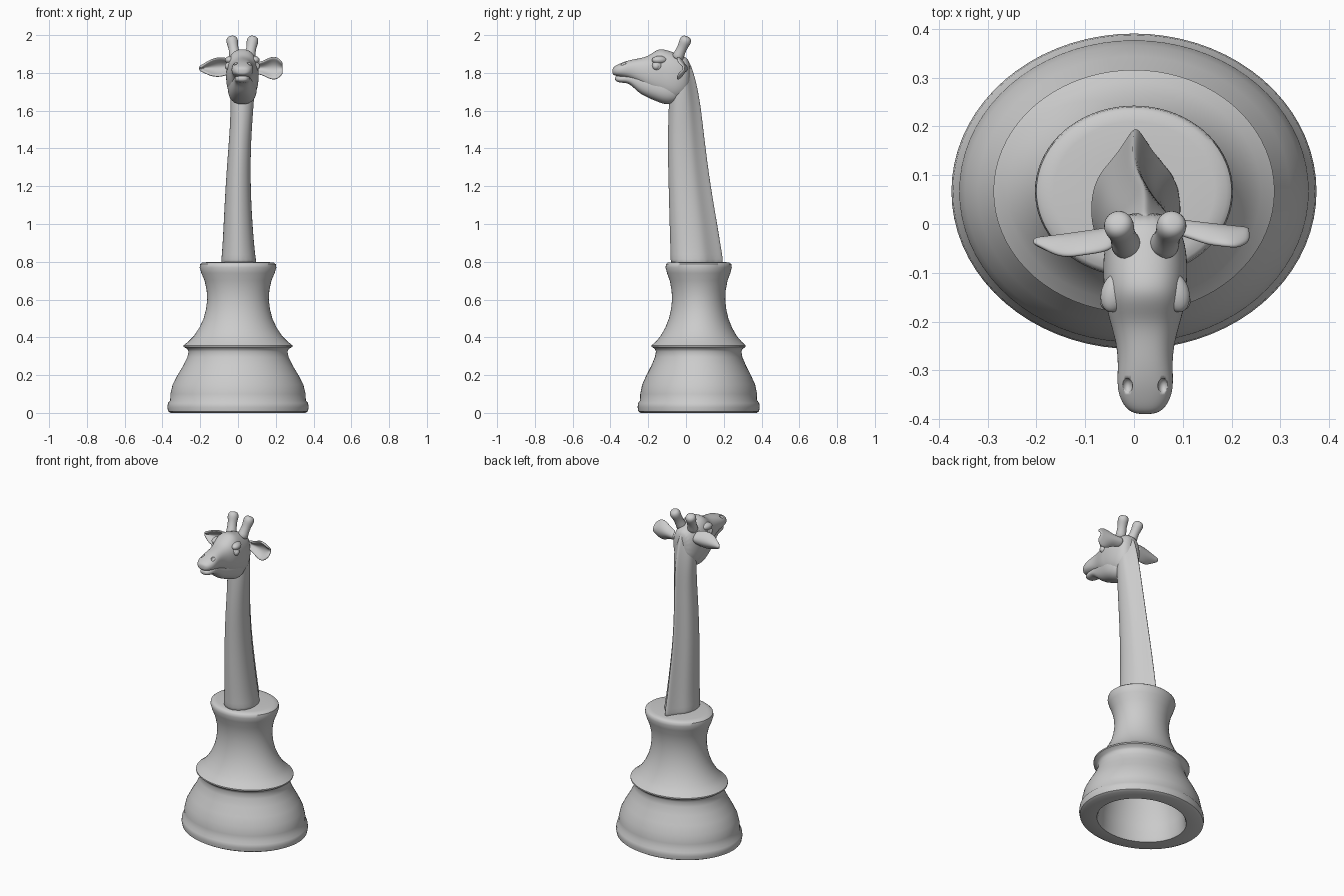
import bpy, bmesh
from math import sin, cos, pi, copysign
from mathutils import Vector

if "Cube" in bpy.data.objects:
    bpy.data.objects.remove(bpy.data.objects["Cube"])

CX = 0.023      # head centre line
BY = 0.067      # base centre in y


def finish(name, bm, levels=0):
    bmesh.ops.recalc_face_normals(bm, faces=bm.faces)
    for f in bm.faces:
        f.smooth = True
    me = bpy.data.meshes.new(name)
    bm.to_mesh(me)
    bm.free()
    ob = bpy.data.objects.new(name, me)
    bpy.context.collection.objects.link(ob)
    if levels:
        m = ob.modifiers.new("Subdivision", 'SUBSURF')
        m.levels = m.render_levels = levels
    return ob


def loft(name, rings, levels=0):
    """Skin a list of equal-length point rings and cap both ends."""
    bm = bmesh.new()
    vs = [[bm.verts.new(p) for p in r] for r in rings]
    n = len(vs[0])
    for a, b in zip(vs, vs[1:]):
        for i in range(n):
            j = (i + 1) % n
            bm.faces.new((a[i], a[j], b[j], b[i]))
    bm.faces.new(vs[0])
    bm.faces.new(vs[-1])
    return finish(name, bm, levels)


def power(v, e):
    return copysign(abs(v) ** e, v)


def skull_ring(y, top, bot, hw, n=20, e=0.85):
    mid, half = (top + bot) / 2, (top - bot) / 2
    return [(CX + hw * power(cos(2 * pi * i / n), e), y,
             mid + half * power(sin(2 * pi * i / n), e)) for i in range(n)]


def blob(name, loc, size, rot_z=0):
    bpy.ops.mesh.primitive_uv_sphere_add(segments=24, ring_count=14, location=loc,
                                         rotation=(0, 0, rot_z))
    ob = bpy.context.object
    ob.name = name
    ob.scale = size
    bpy.ops.object.shade_smooth()
    return ob


# Oval turned base: outer profile, top, then the hollow inside
outer = [(.355, 0), (.37, .008), (.374, .03), (.371, .052), (.359, .066), (.358, .1),
         (.346, .15), (.32, .2), (.29, .25), (.268, .295), (.262, .325), (.268, .338),
         (.288, .35), (.288, .358), (.26, .38), (.235, .405), (.205, .45), (.182, .5),
         (.169, .55), (.163, .6), (.166, .65), (.177, .7), (.194, .74), (.203, .77),
         (.2, .787), (.19, .795), (.165, .798), (.1, .8), (.02, .8)]
inner = [(.02, .7), (.07, .69), (.09, .65), (.09, .55), (.12, .47), (.17, .38),
         (.2, .3), (.235, .2), (.255, .1), (.26, .02), (.268, 0)]
N = 72
ring = lambda r, z: [(r * cos(2 * pi * i / N), BY + r * .864 * sin(2 * pi * i / N), z)
                     for i in range(N)]
bm = bmesh.new()
for prof in (outer, inner):
    vs = [[bm.verts.new(p) for p in ring(r, z)] for r, z in prof]
    for a, b in zip(vs, vs[1:]):
        for i in range(N):
            bm.faces.new((a[i], a[(i + 1) % N], b[(i + 1) % N], b[i]))
    bm.faces.new(vs[-1] if prof is outer else vs[0])
    if prof is outer:
        rim = vs[0]
    else:
        for i in range(N):
            j = (i + 1) % N
            bm.faces.new((rim[i], rim[j], vs[-1][j], vs[-1][i]))
base = finish("turned_base", bm)
bpy.context.view_layer.objects.active = base
base.select_set(True)
bpy.ops.object.shade_smooth_by_angle(angle=0.7)

# Neck: teardrop sections with a mane ridge at the back
half = [(0, .15), (.04, .45), (.12, .75), (.25, .95), (.4, 1), (.55, .95), (.67, .8),
        (.78, .5), (.89, .26), (1, .07)]
section = half + [(u, -w) for u, w in reversed(half)]
neck = [(.77, .005, -.085, .203, .102), (.815, .003, -.081, .196, .09),
        (1.0, 0, -.087, .166, .077), (1.2, 0, -.092, .131, .067),
        (1.4, .008, -.097, .104, .06), (1.55, .018, -.094, .087, .059),
        (1.65, .022, -.09, .074, .063), (1.75, .024, -.085, .055, .066),
        (1.84, CX, -.07, .028, .055), (1.87, CX, -.055, .01, .035)]
loft("neck_and_mane", [[(xc + hw * w, yf + (yb - yf) * u, z) for u, w in section]
                       for z, xc, yf, yb, hw in neck], 2)

# Head and upper muzzle
head = loft("head", [skull_ring(*s) for s in [
    (-.39, 1.822, 1.796, .018), (-.38, 1.835, 1.786, .04), (-.35, 1.85, 1.779, .056),
    (-.32, 1.862, 1.773, .058), (-.28, 1.872, 1.76, .056), (-.24, 1.879, 1.735, .061),
    (-.2, 1.89, 1.705, .073), (-.165, 1.917, 1.68, .082), (-.135, 1.93, 1.665, .085),
    (-.1, 1.922, 1.65, .088), (-.055, 1.906, 1.645, .086), (-.01, 1.89, 1.665, .074),
    (.025, 1.865, 1.71, .045)]], 2)

# Lower jaw
loft("lower_jaw", [skull_ring(*s) for s in [
    (-.376, 1.778, 1.762, .014), (-.366, 1.784, 1.752, .03), (-.34, 1.787, 1.747, .039),
    (-.305, 1.79, 1.746, .041), (-.275, 1.8, 1.72, .044), (-.24, 1.8, 1.685, .052),
    (-.165, 1.8, 1.652, .072), (-.11, 1.8, 1.63, .08), (-.06, 1.78, 1.635, .07),
    (-.03, 1.76, 1.66, .05)]], 2)

# Paired details: nostrils, eyes, brows and horns
for side, s in (("left", -1), ("right", 1)):
    cut = blob(side + "_nostril_cutter", (CX + s * .037, -.332, 1.853), (.011, .016, .016))
    cut.hide_render = True
    cut.hide_set(True)
    m = head.modifiers.new("Nostril", 'BOOLEAN')
    m.operation, m.object = 'DIFFERENCE', cut
    blob(side + "_eye_socket", (CX + s * .066, -.15, 1.838), (.022, .03, .03), s * .3)
    blob(side + "_eye", (CX + s * .075, -.158, 1.835), (.018, .019, .019))
    blob(side + "_brow", (CX + s * .062, -.14, 1.868), (.028, .042, .022), s * .3)

    foot, tip = Vector((CX + s * .036, -.05, 1.87)), Vector((CX + s * .057, .004, 1.985))
    axis = (tip - foot).normalized()
    u = axis.cross(Vector((0, 1, 0))).normalized()
    v = axis.cross(u)
    rings = []
    for t, r in [(0, .036), (.25, .029), (.5, .026), (.7, .029), (.83, .032), (.95, .03),
                 (1.03, .022), (1.06, .01)]:
        c = foot.lerp(tip, t)
        rings.append([c + r * (cos(a * pi / 8) * u + sin(a * pi / 8) * v) for a in range(16)])
    loft(side + "_horn", rings, 1)


# Ears: cupped leaves opening to the front
def ear(name, root, tip, widths, cup):
    root, tip = Vector(root), Vector(tip)
    bm = bmesh.new()
    rows = []
    for i, w in enumerate(widths):
        c = root.lerp(tip, i / (len(widths) - 1))
        rows.append([bm.verts.new(c + Vector((0, -cup * t * t * min(1, w / .04), w * t)))
                     for t in (-1, -.7, -.35, 0, .35, .7, 1)])
    for a, b in zip(rows, rows[1:]):
        for j in range(6):
            bm.faces.new((a[j], a[j + 1], b[j + 1], b[j]))
    ob = finish(name, bm)
    m = ob.modifiers.new("Thickness", 'SOLIDIFY')
    m.thickness, m.offset = .014, 0
    m = ob.modifiers.new("Subdivision", 'SUBSURF')
    m.levels = m.render_levels = 2


ear("left_ear", (-.04, -.01, 1.835), (-.207, -.034, 1.823),
    [.035, .045, .05, .05, .045, .034, .02, .006], .045)
ear("right_ear", (.085, .005, 1.825), (.237, -.012, 1.825),
    [.025, .03, .035, .046, .057, .061, .052, .025], .04)
